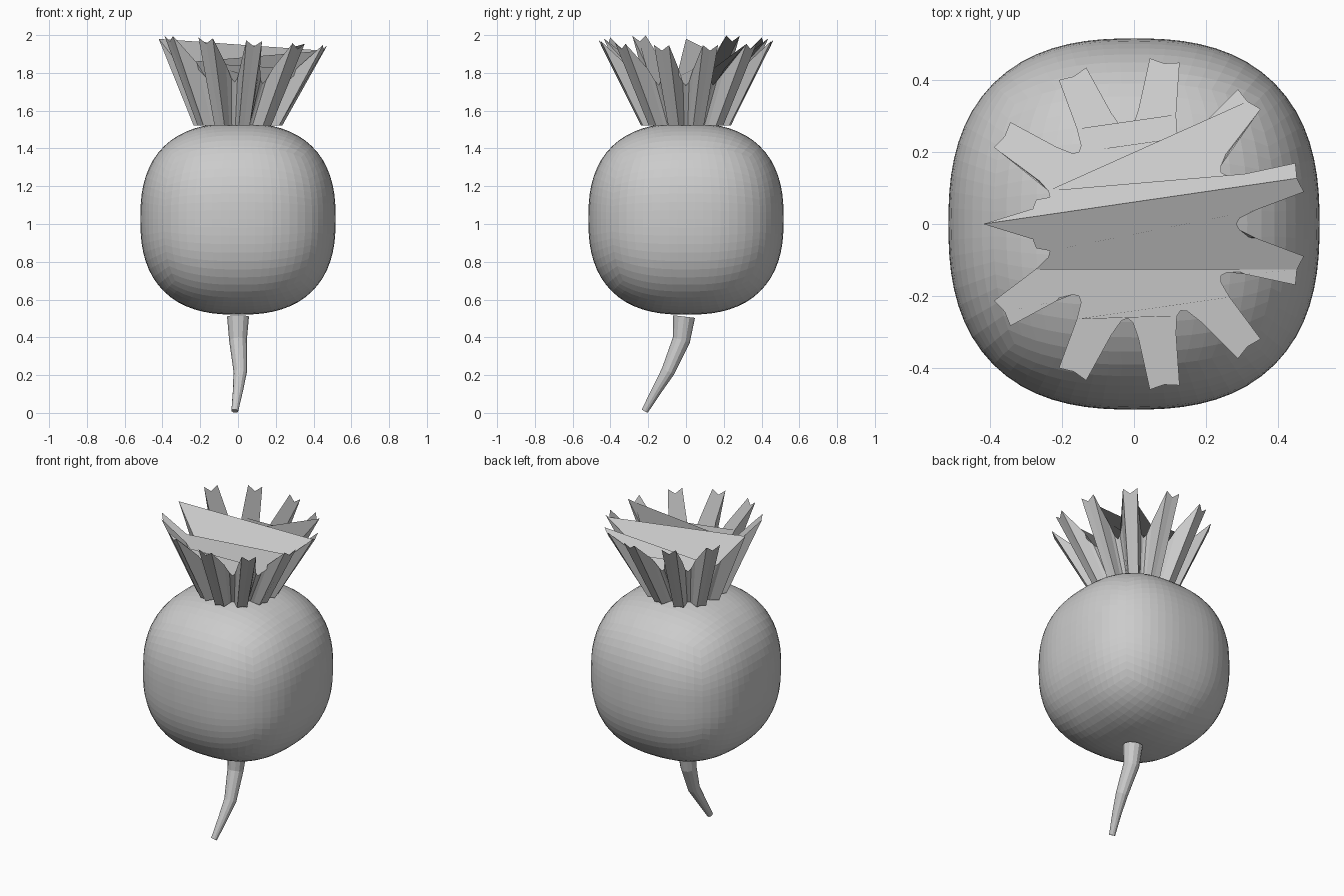
import bpy, bmesh, math
from mathutils import Vector

if "Cube" in bpy.data.objects:
    bpy.data.objects.remove(bpy.data.objects["Cube"])

grey = bpy.data.materials.new("plain grey")
grey.diffuse_color = (0.6, 0.6, 0.6, 1)
grey.use_nodes = True
grey.node_tree.nodes["Principled BSDF"].inputs["Base Color"].default_value = grey.diffuse_color


def finish(bm, name, recalc=True):
    if recalc:
        bmesh.ops.recalc_face_normals(bm, faces=bm.faces[:])
    me = bpy.data.meshes.new(name)
    bm.to_mesh(me)
    bm.free()
    me.materials.append(grey)
    ob = bpy.data.objects.new(name, me)
    bpy.context.collection.objects.link(ob)
    return ob


# Bulb: gridded cube pushed out to a boxy round form
bm = bmesh.new()
bmesh.ops.create_cube(bm, size=2)
bmesh.ops.subdivide_edges(bm, edges=bm.edges[:], cuts=17, use_grid_fill=True)
N = 2.5
for v in bm.verts:
    d = Vector([math.tan(c * math.pi / 4) for c in v.co])
    d /= sum(abs(c) ** N for c in d) ** (1 / N)
    v.co = (d.x * 0.517, d.y * 0.517, 1.027 + d.z * 0.507)
finish(bm, "bulb")

# Leaf crown: eleven channelled leaves flaring from a scalloped base
STEP = 360 / 11
# angle offset, top radius, top height, base radius, base angle offset
leaf = [(-13, .275, 1.77, .165, -13), (-9.5, .32, 1.84, .19, -10.5),
        (-5.2, .462, 1.975, .238, -7), (0, .452, 1.945, .225, 0),
        (5.2, .462, 1.975, .238, 7), (9.5, .32, 1.84, .19, 10.5),
        (13, .275, 1.77, .165, 13), (STEP / 2, .265, 1.75, .16, STEP / 2)]
# one leaf is narrowed to a single spike
spike = [(-13, .30, 1.77, .165, -13), (-8, .305, 1.79, .19, -8),
         (0, .44, 1.955, .235, 0),
         (8, .305, 1.79, .19, 8), (13, .30, 1.77, .165, 13),
         (STEP / 2, .265, 1.75, .16, STEP / 2)]
bm = bmesh.new()
top, base = [], []
for i in range(11):
    a = STEP / 2 + STEP * i
    for off, r, z, rb, offb in (spike if i == 5 else leaf):
        t, b = math.radians(a + off), math.radians(a + offb)
        x = 0.02 + r * math.cos(t)
        top.append(bm.verts.new((x, r * math.sin(t), z - 0.06 * x)))
        base.append(bm.verts.new((rb * math.cos(b), rb * math.sin(b), 1.522)))
n = len(top)
for i in range(n):
    j = (i + 1) % n
    bm.faces.new((base[i], base[j], top[j], top[i]))
bm.faces.new(base[::-1])
cap = bm.faces.new(top)


def nearest(x, y):
    return min(top, key=lambda v: (v.co.xy - Vector((x, y))).length)


# the cap is folded along two long chords
for p, q in (((-.42, 0), (.46, .13)), ((-.29, -.115), (.46, -.13))):
    va, vb = nearest(*p), nearest(*q)
    for f in [f for f in va.link_faces if f in vb.link_faces]:
        bmesh.utils.face_split(f, va, vb)
        break
finish(bm, "leaf_crown", recalc=False)

# Root: tapering bent tube
path = [(0, -.01, .51, .058), (0, -.025, .385, .047), (.012, -.095, .22, .036),
        (0, -.155, .12, .027), (-.017, -.218, .01, .018)]
SIDES = 12
pts = [Vector(p[:3]) for p in path]
bm = bmesh.new()
rings = []
for k, p in enumerate(pts):
    d = (pts[min(k + 1, len(pts) - 1)] - pts[max(k - 1, 0)]).normalized()
    u = Vector((1, 0, 0))
    u = (u - d * u.dot(d)).normalized()
    w = d.cross(u)
    rings.append([bm.verts.new(p + path[k][3] * (u * math.cos(s) + w * math.sin(s)))
                  for s in (2 * math.pi * m / SIDES for m in range(SIDES))])
for r0, r1 in zip(rings, rings[1:]):
    for m in range(SIDES):
        bm.faces.new((r0[m], r0[(m + 1) % SIDES], r1[(m + 1) % SIDES], r1[m]))
bm.faces.new(rings[0])
bm.faces.new(rings[-1])
finish(bm, "root")
